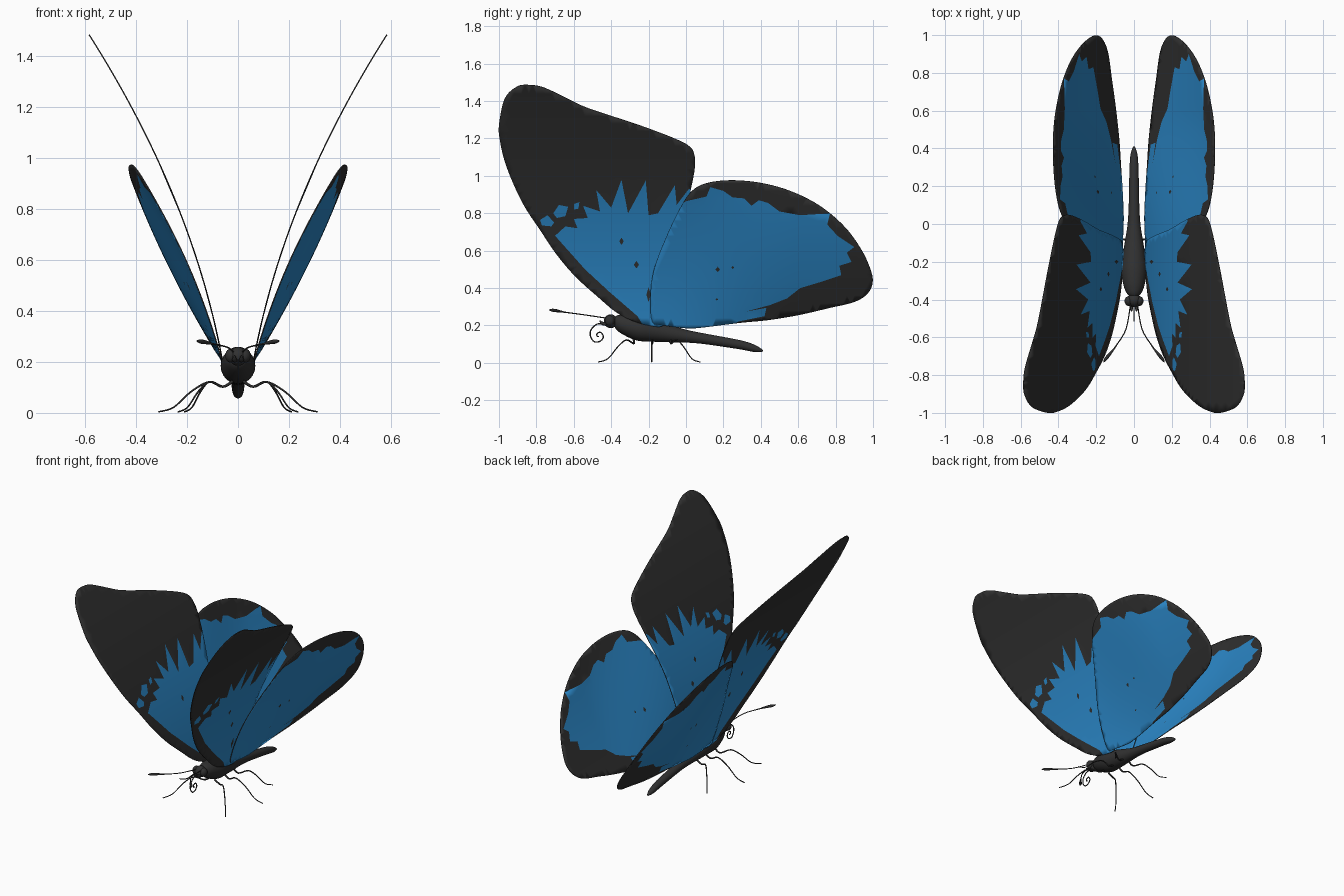
import bpy, bmesh, math
from mathutils import Vector
from mathutils.geometry import delaunay_2d_cdt

if "Cube" in bpy.data.objects:
    bpy.data.objects.remove(bpy.data.objects["Cube"])


def material(name, rgb):
    m = bpy.data.materials.new(name)
    m.diffuse_color = (*rgb, 1)
    m.use_nodes = True
    m.node_tree.nodes["Principled BSDF"].inputs["Base Color"].default_value = m.diffuse_color
    return m


BLUE = material("wing blue", (0.025, 0.25, 0.59))
BLACK = material("soft black", (0.03, 0.03, 0.03))


def smooth_path(pts, steps, closed=False):
    """Catmull-Rom curve through points of any dimension."""
    p = [Vector(q) for q in pts]
    n = len(p)
    get = (lambda i: p[i % n]) if closed else (lambda i: p[max(0, min(n - 1, i))])
    out = []
    for i in range(n if closed else n - 1):
        a, b, c, d = get(i - 1), get(i), get(i + 1), get(i + 2)
        for s in range(steps):
            t = s / steps
            out.append((b * 2 + (c - a) * t + (a * 2 - b * 5 + c * 4 - d) * t * t
                        + (b * 3 - a - c * 3 + d) * t ** 3) * 0.5)
    if not closed:
        out.append(p[-1])
    return out


def finish(bm, name, mats):
    me = bpy.data.meshes.new(name)
    bmesh.ops.recalc_face_normals(bm, faces=bm.faces)
    for f in bm.faces:
        f.smooth = True
    bm.to_mesh(me)
    bm.free()
    ob = bpy.data.objects.new(name, me)
    for m in mats:
        me.materials.append(m)
    bpy.context.collection.objects.link(ob)
    return ob


def mirror(ob):
    ob.modifiers.new("mirror", 'MIRROR').use_mirror_merge = False


def tube(name, pts, ref, sides=8, steps=5):
    """Round tube through (x, y, z, radius) points."""
    path = smooth_path(pts, steps)
    bm = bmesh.new()
    rings = []
    for i, q in enumerate(path):
        tan = (path[min(i + 1, len(path) - 1)] - path[max(i - 1, 0)]).to_3d().normalized()
        u = tan.cross(Vector(ref)).normalized()
        v = tan.cross(u)
        rings.append([bm.verts.new(q.to_3d() + (u * math.cos(a) + v * math.sin(a)) * max(q[3], 0.001))
                      for a in (2 * math.pi * k / sides for k in range(sides))])
    for r, s in zip(rings, rings[1:]):
        for k in range(sides):
            bm.faces.new((r[k], r[(k + 1) % sides], s[(k + 1) % sides], s[k]))
    bm.faces.new(rings[0])
    bm.faces.new(rings[-1])
    return finish(bm, name, [BLACK])


def ball(name, loc, scale):
    bm = bmesh.new()
    bmesh.ops.create_uvsphere(bm, u_segments=20, v_segments=12, radius=1)
    for v in bm.verts:
        v.co = Vector(loc) + Vector(a * b for a, b in zip(v.co, scale))
    return finish(bm, name, [BLACK])


def inside(p, poly):
    hit = False
    for a, b in zip(poly, poly[1:] + poly[:1]):
        if (a[1] > p[1]) != (b[1] > p[1]) and p[0] < a[0] + (p[1] - a[1]) * (b[0] - a[0]) / (b[1] - a[1]):
            hit = not hit
    return hit


def spot(y, z, w, h):
    return [(y - w, z), (y, z + h), (y + w, z), (y, z - h)]


def wing(name, outline, blues, spots, surface):
    """Flat side-view outline cut along its colour patches, then bent to x = surface(y, z)."""
    loops = [[tuple(p) for p in smooth_path(outline, 5, True)]] + blues + spots
    verts, edges = [], []
    for lp in loops:
        s = len(verts)
        verts += [Vector(p) for p in lp]
        edges += [(s + i, s + (i + 1) % len(lp)) for i in range(len(lp))]
    for i in range(-24, 25):
        for j in range(2, 38):
            p = (i * 0.04 + 0.02 * (j % 2), j * 0.04)
            if inside(p, loops[0]):
                verts.append(Vector(p))
    vs, _, fs, *_ = delaunay_2d_cdt(verts, edges, [], 0, 1e-5)
    bm = bmesh.new()
    bv = [bm.verts.new((surface(*p), p[0], p[1])) for p in vs]
    for f in fs:
        c = sum((vs[i] for i in f), Vector((0, 0))) / len(f)
        if inside(c, loops[0]):
            blue = any(inside(c, b) for b in blues) and not any(inside(c, s) for s in spots)
            bm.faces.new([bv[i] for i in f]).material_index = 0 if blue else 1
    bmesh.ops.delete(bm, geom=[v for v in bm.verts if not v.link_faces], context='VERTS')
    ob = finish(bm, name, [BLUE, BLACK])
    sol = ob.modifiers.new("thickness", 'SOLIDIFY')
    sol.thickness, sol.offset, sol.material_offset_rim = 0.005, 0, 1
    mirror(ob)


# Forewings
def fore_surface(y, z):
    u = z - 0.2
    return 0.06 + 0.182 * u + 0.176 * u * u


fore_outline = [(-.2, .2), (-.35, .255), (-.48, .36), (-.6, .47), (-.7, .59), (-.78, .71), (-.86, .83),
                (-.92, .95), (-.97, 1.08), (-.995, 1.19), (-1, 1.27), (-.97, 1.41), (-.905, 1.475),
                (-.84, 1.485), (-.757, 1.47), (-.62, 1.405), (-.516, 1.358), (-.25, 1.27), (-.06, 1.198),
                (.02, 1.155), (.045, 1.11), (.047, 1.04), (.02, .9), (-.03, .68), (-.06, .45), (-.1, .22)]
fore_blue = [(-.26, .25), (-.41, .38), (-.54, .5), (-.62, .59), (-.7, .68), (-.645, .73), (-.58, .72),
             (-.6, .77), (-.525, .775), (-.55, .84), (-.46, .81), (-.48, .925), (-.4, .83), (-.345, .98),
             (-.31, .8), (-.215, .975), (-.2, .79), (-.15, .8), (-.06, .95), (-.05, .845), (.015, .93),
             (.1, .93), (.1, .15), (-.2, .15)]
fore_islands = [[(-.71, .8), (-.68, .845), (-.63, .835), (-.645, .785), (-.69, .775)],
                [(-.78, .765), (-.74, .79), (-.705, .75), (-.72, .73), (-.77, .735)],
                [(-.6, .85), (-.57, .86), (-.575, .825), (-.6, .82)]]
wing("forewings", fore_outline, [fore_blue] + fore_islands,
     [spot(-.345, .65, .012, .02), spot(-.265, .525, .014, .02), spot(-.2, .365, .012, .04)], fore_surface)


# Hindwings, lying just outside the forewings
def hind_surface(y, z):
    u = z - 0.2
    t = max(0, min(1, (y + 0.2) / 0.8))
    t = t * t * (3 - 2 * t)
    return 0.062 + (1 - t) * (0.273 * u + 0.2 * u * u) + t * (0.62 * u - 0.17 * u * u)


hind_outline = [(-.18, .22), (-.19, .365), (-.168, .51), (-.1, .685), (-.035, .82), (.024, .91), (.1, .957),
                (.23, .975), (.39, .963), (.553, .92), (.714, .84), (.848, .727), (.938, .604), (.987, .497),
                (.998, .428), (.97, .37), (.9, .326), (.767, .294), (.607, .257), (.446, .23), (.286, .214),
                (.07, .187), (0, .185), (-.115, .2)]
hind_blue = [(-.3, .1), (-.3, .7), (-.1, .8), (0, .865), (.11, .89), (.13, .94), (.2, .92), (.25, .885),
             (.31, .88), (.35, .84), (.39, .87), (.44, .855), (.5, .81), (.61, .79), (.77, .8), (.755, .74),
             (.81, .68), (.9, .62), (.86, .59), (.885, .54), (.82, .52), (.83, .47), (.71, .43), (.61, .4),
             (.54, .345), (.45, .31), (.32, .275), (.43, .295), (.42, .25), (.28, .222), (.1, .1)]
wing("hindwings", hind_outline, [hind_blue],
     [spot(.17, .5, .012, .015), spot(.25, .51, .008, .008), spot(.165, .34, .008, .006)], hind_surface)

# Thorax and abdomen
tube("body", [(0, y, z, r) for y, z, r in (
    (-.39, .225, .012), (-.37, .222, .035), (-.33, .208, .054), (-.25, .186, .068), (-.17, .172, .06),
    (-.08, .155, .046), (0, .142, .034), (.1, .128, .028), (.29, .096, .024), (.37, .075, .018),
    (.41, .063, .005))], (1, 0, 0), 24)

# Head with eyes and palps
ball("head", (0, -.403, .222), (.036, .036, .037))
mirror(ball("eyes", (.028, -.408, .225), (.022, .026, .028)))
mirror(tube("palps", [(.012, -.42, .205, .008), (.014, -.445, .21, .009), (.013, -.462, .225, .003)], (1, 0, 0)))

# Antennae with clubbed tips
mirror(tube("antennae", [(.018, -.42, .238, .003), (.042, -.555, .258, .003), (.095, -.645, .27, .0035),
                         (.13, -.69, .278, .008), (.15, -.715, .281, .008), (.161, -.732, .283, .002)], (0, 0, 1)))

# Coiled proboscis
tube("proboscis", [(0, y, z, .0035) for y, z in (
    (-.43, .205), (-.475, .207), (-.508, .175), (-.51, .14), (-.49, .113), (-.46, .115), (-.442, .138),
    (-.455, .162), (-.475, .157), (-.475, .142), (-.464, .14))], (1, 0, 0))

# Legs: hip y, knee y, foot y, foot x
for name, hip, knee, foot, fx in (("front_legs", -.28, -.32, -.47, .235),
                                  ("middle_legs", -.18, -.183, -.183, .313),
                                  ("hind_legs", -.08, -.05, .075, .21)):
    mirror(tube(name, [(.02, hip, .125, .006), (.06, hip, .103, .005), (.112, knee, .122, .004),
                       (.112 + (fx - .112) * .35, knee + (foot - knee) * .3, .085, .0035),
                       (.112 + (fx - .112) * .7, knee + (foot - knee) * .65, .022, .003),
                       (fx, foot, .004, .003)], (0, 1, 0)))
